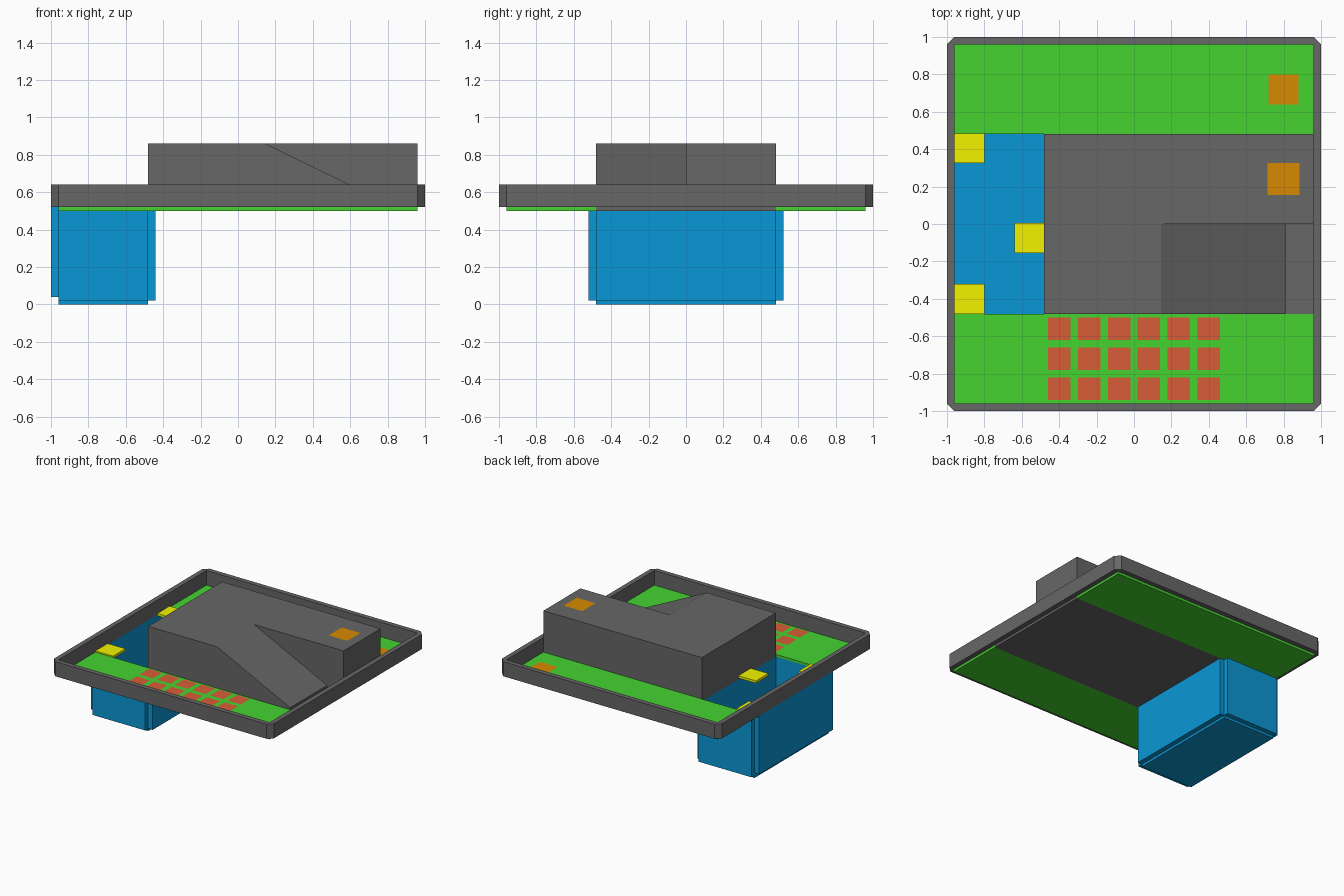
import bpy, bmesh

if "Cube" in bpy.data.objects:
    bpy.data.objects.remove(bpy.data.objects["Cube"])


def material(name, rgb):
    m = bpy.data.materials.new(name)
    m.diffuse_color = (*rgb, 1)
    m.use_nodes = True
    m.node_tree.nodes["Principled BSDF"].inputs["Base Color"].default_value = m.diffuse_color
    return m


GREY = material("dark_grey", (0.135, 0.135, 0.135))
GREEN = material("grass_green", (0.06, 0.65, 0.03))
BLUE = material("pool_blue", (0.003, 0.31, 0.67))
YELLOW = material("yellow", (0.9, 0.9, 0.0))
ORANGE = material("orange", (0.67, 0.255, 0.0))
RED = material("brick_red", (0.69, 0.11, 0.04))


def finish(name, bm, mat=None):
    bmesh.ops.recalc_face_normals(bm, faces=bm.faces)
    me = bpy.data.meshes.new(name)
    bm.to_mesh(me)
    bm.free()
    ob = bpy.data.objects.new(name, me)
    bpy.context.collection.objects.link(ob)
    if mat:
        me.materials.append(mat)
    return ob


def prism(bm, pts, z0, z1):
    lo = [bm.verts.new((x, y, z0)) for x, y in pts]
    hi = [bm.verts.new((x, y, z1)) for x, y in pts]
    bm.faces.new(lo)
    bm.faces.new(hi)
    for i in range(len(pts)):
        j = (i + 1) % len(pts)
        bm.faces.new((lo[i], lo[j], hi[j], hi[i]))


def rect(x0, x1, y0, y1):
    return [(x0, y0), (x1, y0), (x1, y1), (x0, y1)]


def solid(name, parts, mat=None):
    bm = bmesh.new()
    for p in parts:
        prism(bm, *p)
    return finish(name, bm, mat)


def decal(name, cx, cy, size, z, mat):
    h = size / 2
    bm = bmesh.new()
    bm.faces.new([bm.verts.new((x, y, z)) for x, y in rect(cx - h, cx + h, cy - h, cy + h)])
    ob = finish(name, bm, mat)
    if ob.data.polygons[0].normal.z < 0:
        ob.data.flip_normals()


# perimeter wall: square inside, chamfered corners outside
a, b = 0.96, 1.0
inner = [(-a, -a), (a, -a), (a, a), (-a, a)]
outer = [(-a, -b), (a, -b), (b, -a), (b, a), (a, b), (-a, b), (-b, a), (-b, -a)]
bm = bmesh.new()
levels = []
for z in (0.52, 0.64):
    i4 = [bm.verts.new((x, y, z)) for x, y in inner]
    o8 = [bm.verts.new((x, y, z)) for x, y in outer]
    levels.append((i4, o8))
    for k in range(4):
        n = (k + 1) % 4
        bm.faces.new((o8[2 * k], o8[2 * k + 1], i4[n], i4[k]))
        bm.faces.new((o8[2 * k + 1], o8[(2 * k + 2) % 8], i4[n]))
for lo, hi in zip(*levels):
    for k in range(len(lo)):
        n = (k + 1) % len(lo)
        bm.faces.new((lo[k], lo[n], hi[n], hi[k]))
finish("perimeter_wall", bm, GREY)

# grass strips
solid("grass_front", [(rect(-a, a, -a, -0.48), 0.50, 0.52)], GREEN)
solid("grass_back", [(rect(-a, a, 0.48, a), 0.50, 0.52)], GREEN)

# raised block with a ramp cut into its front half
block = solid("raised_block", [(rect(-0.48, a, -0.48, 0.48), 0.50, 0.86)], GREY)
bm = bmesh.new()
profile = [(0.81, 0.52), (1.1, 0.52), (1.1, 1.03), (-0.205, 1.03), (0.81, 0.537)]
face = bm.faces.new([bm.verts.new((x, -0.6, z)) for x, z in profile])
ext = bmesh.ops.extrude_face_region(bm, geom=[face])
for v in ext["geom"]:
    if isinstance(v, bmesh.types.BMVert):
        v.co.y = 0
cutter = finish("ramp_cutter", bm, GREY)
cutter.hide_render = True
mod = block.modifiers.new("ramp", "BOOLEAN")
mod.operation = "DIFFERENCE"
mod.solver = "EXACT"
mod.object = cutter
bpy.context.view_layer.objects.active = block
bpy.ops.object.modifier_apply(modifier=mod.name)
bpy.data.objects.remove(cutter)

# open pool basin: floor and four walls with notched corners
parts = [
    (rect(-0.96, -0.48, -0.48, 0.48), 0.0, 0.04),
    (rect(-1.0, -0.96, -0.48, 0.48), 0.04, 0.52),
    (rect(-0.48, -0.44, -0.48, 0.48), 0.02, 0.50),
    (rect(-0.96, -0.48, -0.52, -0.48), 0.02, 0.50),
    (rect(-0.96, -0.48, 0.48, 0.52), 0.02, 0.50),
]
solid("pool_basin", parts, BLUE)

# yellow platforms at the pool edge
for i, (x, y) in enumerate([(-0.96, 0.325), (-0.64, -0.155), (-0.96, -0.48)]):
    solid(f"pool_platform_{i + 1}", [(rect(x, x + 0.16, y, y + 0.16), 0.51, 0.53)], YELLOW)

# orange pads on the back lawn and on the roof
decal("lawn_pad", 0.80, 0.72, 0.16, 0.523, ORANGE)
decal("roof_pad", 0.80, 0.24, 0.17, 0.863, ORANGE)

# grid of red paving tiles
for r in range(3):
    for c in range(6):
        decal(f"paving_tile_{r}_{c}", -0.40 + 0.16 * c, -0.56 - 0.16 * r, 0.12, 0.523, RED)
